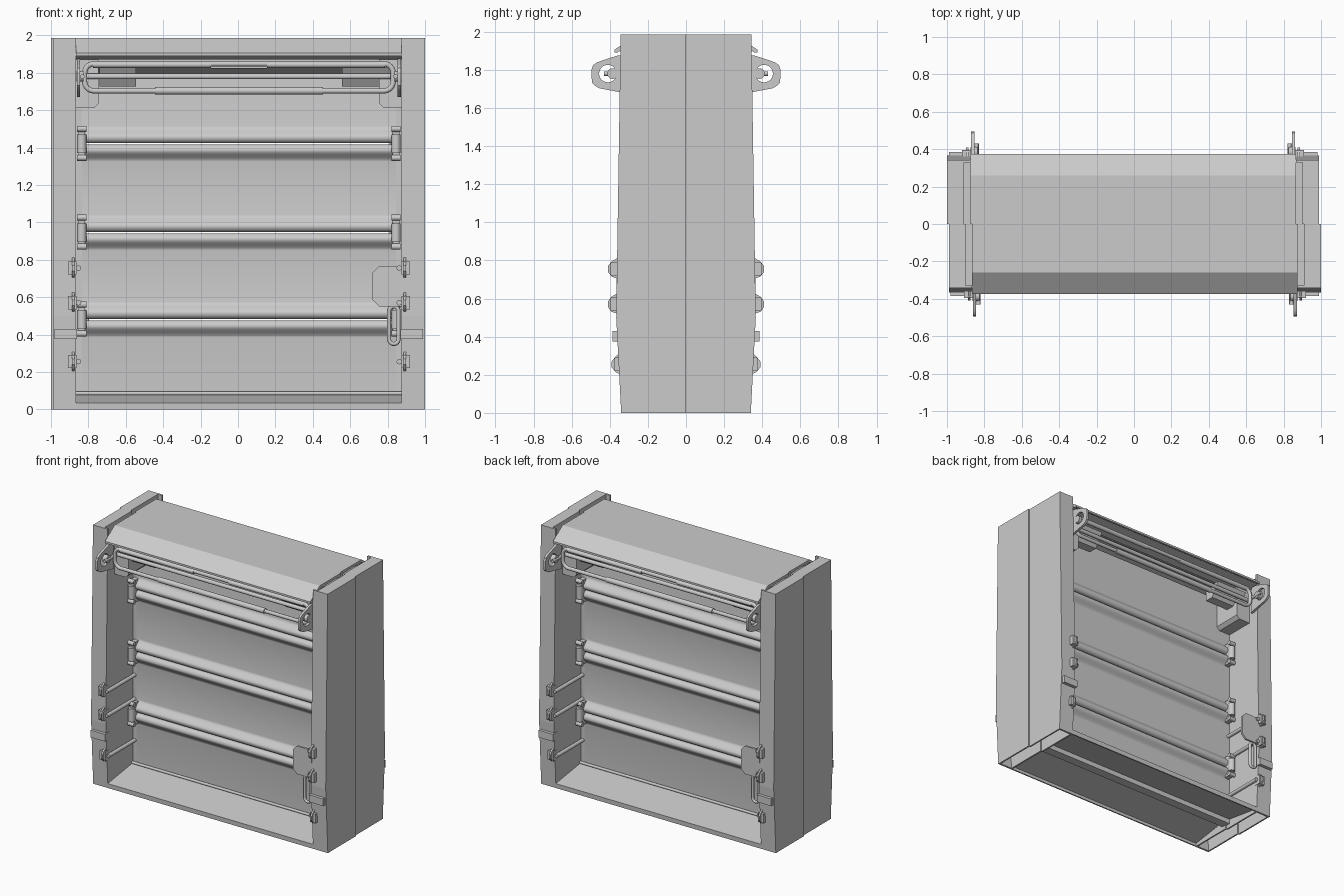
import bpy, bmesh, math
from mathutils import Matrix, Vector

if "Cube" in bpy.data.objects:
    bpy.data.objects.remove(bpy.data.objects["Cube"])

CX = 0.005          # each half is shifted sideways a little, giving the side seam
parts = []
grey = bpy.data.materials.new("light_grey")
grey.diffuse_color = (0.6, 0.6, 0.6, 1)
grey.use_nodes = True
grey.node_tree.nodes["Principled BSDF"].inputs["Base Color"].default_value = grey.diffuse_color


def finish(name, bm, smooth=0):
    bmesh.ops.recalc_face_normals(bm, faces=bm.faces[:])
    me = bpy.data.meshes.new(name)
    bm.to_mesh(me)
    bm.free()
    me.materials.append(grey)
    ob = bpy.data.objects.new(name, me)
    bpy.context.collection.objects.link(ob)
    if smooth:
        bpy.ops.object.select_all(action='DESELECT')
        ob.select_set(True)
        bpy.context.view_layer.objects.active = ob
        bpy.ops.object.shade_smooth_by_angle(angle=math.radians(smooth))
    parts.append(ob)
    return ob


def prism(name, pts, a, b, axis='X', smooth=0):
    """Extrude an outline: (y, z) points along X, or (x, z) points along Y."""
    bm = bmesh.new()
    place = (lambda p, t: (t, p[0], p[1])) if axis == 'X' else (lambda p, t: (p[0], t, p[1]))
    lo = [bm.verts.new(place(p, a)) for p in pts]
    hi = [bm.verts.new(place(p, b)) for p in pts]
    bm.faces.new(lo)
    bm.faces.new(hi)
    for i in range(len(pts)):
        j = (i + 1) % len(pts)
        bm.faces.new((lo[i], lo[j], hi[j], hi[i]))
    return finish(name, bm, smooth)


def box(name, x0, x1, y0, y1, z0, z1):
    return prism(name, [(y0, z0), (y1, z0), (y1, z1), (y0, z1)], x0, x1)


def rod(name, p, q, r, seg=16):
    p, q = Vector(p), Vector(q)
    bm = bmesh.new()
    m = Matrix.Translation((p + q) / 2) @ (q - p).to_track_quat('Z', 'Y').to_matrix().to_4x4()
    bmesh.ops.create_cone(bm, cap_ends=True, segments=seg, radius1=r, radius2=r,
                          depth=(q - p).length, matrix=m)
    return finish(name, bm, 40)


def ring_path(cx, cz, w, h, r, n=6):
    """Rounded rectangle outline in x and z."""
    pts = []
    for k, (sx, sz) in enumerate([(1, 1), (-1, 1), (-1, -1), (1, -1)]):
        for i in range(n + 1):
            a = math.pi / 2 * (k + i / n)
            pts.append((cx + sx * (w / 2 - r) + r * math.cos(a),
                        cz + sz * (h / 2 - r) + r * math.sin(a)))
    return pts


def loop(name, pts, y, r, seg=10):
    """Closed round bar following an outline in x and z."""
    bm = bmesh.new()
    n, rings = len(pts), []
    for i, p in enumerate(pts):
        d = (Vector(pts[(i + 1) % n]) - Vector(pts[i - 1])).normalized()
        ring = []
        for k in range(seg):
            a = 2 * math.pi * k / seg
            ring.append(bm.verts.new((p[0] + d.y * r * math.cos(a), y + r * math.sin(a),
                                      p[1] - d.x * r * math.cos(a))))
        rings.append(ring)
    for i in range(n):
        A, B = rings[i], rings[(i + 1) % n]
        for k in range(seg):
            j = (k + 1) % seg
            bm.faces.new((A[k], A[j], B[j], B[k]))
    return finish(name, bm, 60)


def ear(name, x):
    """Lifting lug with a round hole, made by joining outline to hole rim."""
    outline = [(-.30, 1.67), (-.36, 1.685), (-.465, 1.705), (-.495, 1.735),
               (-.495, 1.82), (-.465, 1.84), (-.36, 1.875), (-.30, 1.88)]
    cy, cz, n = -.41, 1.78, 24
    outer, hole = [], []
    for k in range(n):
        a = 2 * math.pi * k / n
        d = Vector((math.cos(a), math.sin(a)))
        hole.append((cy + .046 * d.x, cz + .046 * d.y))
        best = 1.0
        for i, p in enumerate(outline):          # ray to the outline edge
            p, q = Vector(p), Vector(outline[(i + 1) % len(outline)])
            e, w = q - p, p - Vector((cy, cz))
            det = d.x * e.y - d.y * e.x
            if abs(det) > 1e-9:
                t = (w.x * e.y - w.y * e.x) / det
                u = (w.x * d.y - w.y * d.x) / det
                if t > 0 and -1e-6 <= u <= 1 + 1e-6:
                    best = min(best, t)
        outer.append((cy + best * d.x, cz + best * d.y))
    bm = bmesh.new()
    rows = [[bm.verts.new((x + t, *p)) for p in ps]
            for ps, t in ((outer, -.009), (outer, .009), (hole, .009), (hole, -.009))]
    for r in range(4):
        A, B = rows[r], rows[(r + 1) % 4]
        for k in range(n):
            j = (k + 1) % n
            bm.faces.new((A[k], A[j], B[j], B[k]))
    finish(name, bm)


# top cap with sloped lip, bottom ledge folded from sheet
L, R = CX - .87, CX + .87
prism("top_cap", [(0, 1.985), (-.26, 1.985), (-.375, 1.905), (-.375, 1.89),
                  (-.36, 1.89), (-.255, 1.965), (0, 1.965)], L, R)
prism("header_rail", [(-.36, 1.9), (-.26, 1.96), (-.2, 1.96), (-.2, 1.87)], L, R)
prism("bottom_ledge", [(-.34, 0), (-.342, .035), (-.03, .08), (-.03, .068),
                       (-.33, .023), (-.33, 0)], L, R)
rod("ledge_rod", (L, -.045, .085), (R, -.045, .085), .01)

# centre panel boards, with rolled edges swelling towards each joint
PY = -.035


def edge(c, s):
    """Edge profile from flat board to joint at height c; s is the side it lies on."""
    pts = []
    for i in range(11):
        u = i / 10
        pts.append((PY - .04 * (3 * u * u - 2 * u ** 3), c + s * (.095 - .06 * u)))
    for i in range(1, 7):
        a = math.pi / 2 * i / 6
        pts.append((-.045 - .03 * math.cos(a), c + s * (.035 - .031 * math.sin(a))))
    return pts


joints = [1.42, .945, .48]
tops = [None] + joints
for hi, lo in zip(tops, joints + [None]):
    top = [(0, 1.97), (PY, 1.97)] if hi is None else [(0, hi - .004)] + edge(hi, -1)[::-1]
    low = [(PY, .03), (0, .03)] if lo is None else edge(lo, 1) + [(0, lo + .004)]
    prism("panel_board", top + low, L + .03, R - .03, smooth=40)
box("panel_end_left", L, L + .03, PY, 0, .03, 1.97)
box("panel_end_right", R - .03, R, PY, 0, .03, 1.97)

# spool clamps on the ends of each joint
for c in joints:
    for s in (-1, 1):
        x = CX + s * .84
        box("joint_clamp", x - .018, x + .018, -.095, -.02, c - .085, c + .085)
        rod("clamp_barrel", (x, -.095, c - .05), (x, -.095, c + .05), .025)
        for dz in (-.075, .08):
            rod("clamp_bolt", (x - .025, -.095, c + dz), (x + .025, -.095, c + dz), .016)

# side posts and everything repeated on them
side = [(0, 0), (-.34, 0), (-.366, .5), (-.36, .9), (-.343, 1.985), (0, 1.985)]
front = side[1:5]
for s in (-1, 1):
    X = lambda d: CX + s * d
    # hollow post from folded sheets
    prism("outer_wall", side, X(.983), X(.995))
    prism("front_flange", front + [(y + .015, z) for y, z in reversed(front)], X(.87), X(.984))
    prism("inner_wall", [(0, 0), (-.326, 0), (-.352, .5), (-.346, .9), (-.332, 1.9), (0, 1.9)],
          X(.87), X(.882))
    box("post_shelf", X(.87), X(.912), -.33, 0, 1.888, 1.9)
    box("post_top_plate", X(.905), X(.984), -.33, 0, 1.972, 1.985)
    box("post_top_drop", X(.905), X(.915), -.33, 0, 1.88, 1.972)
    # lifting lug with pin
    ear("lifting_lug", X(.858))
    rod("lug_pin", (X(.832), -.385, 1.78), (X(.868), -.385, 1.78), .028)
    rod("lug_hook", (X(.837), -.43, 1.78), (X(.837), -.28, 1.78), .012)
    # latches with straps running back to the panel
    for z, y in ((.755, -.41), (.57, -.41), (.255, -.39)):
        prism("latch", [(-.33, z - .06), (y + .02, z - .04), (y, z - .015), (y, z + .015),
                        (y + .02, z + .04), (-.33, z + .075)], X(.88), X(.893))
        box("latch_body", X(.868), X(.915), y + .015, -.33, z - .035, z + .035)
        rod("latch_strap", (X(.857), y + .035, z), (X(.857), -.02, z), .014)
    box("post_clip", X(.865), X(.985), -.385, -.33, .375, .43)
    # top gusset with clipped lower corner and sloped handle bracket
    prism("top_gusset", [(X(.87), 1.61), (X(.775), 1.61), (X(.75), 1.635), (X(.75), 1.87),
                         (X(.87), 1.87)], -.26, -.02, 'Y')
    prism("handle_bracket", [(-.29, 1.83), (-.15, 1.83), (-.15, 1.725), (-.22, 1.725)],
          X(.55), X(.81 if s > 0 else .745))
    rod("upper_sleeve", (X(.15), -.32, 1.843), (X(.78), -.32, 1.843), .017)

# long carrying handle
loop("carry_handle", ring_path(CX, 1.775, 1.65, .145, .05), -.32, .014)
rod("lower_sleeve", (CX - .45, -.32, 1.703), (CX + .45, -.32, 1.703), .02)
rod("handle_axle", (CX - .85, -.28, 1.78), (CX + .85, -.28, 1.78), .015)
prism("handle_channel", [(-.25, 1.825), (-.13, 1.825), (-.13, 1.79)], CX - .75, CX + .75)

# clipped corner plate and hanging link on the right
prism("corner_plate", [(.88, .55), (.755, .55), (.72, .585), (.72, .73), (.755, .765), (.88, .765)],
      -.365, -.35, 'Y')
loop("hanging_link", ring_path(.833, .45, .05, .2, .0245), -.345, .011)

# the other face is the same assembly turned half a circle
for ob in list(parts):
    twin = ob.copy()
    twin.name = "rear_" + ob.name
    twin.rotation_euler = (0, 0, math.pi)
    bpy.context.collection.objects.link(twin)
